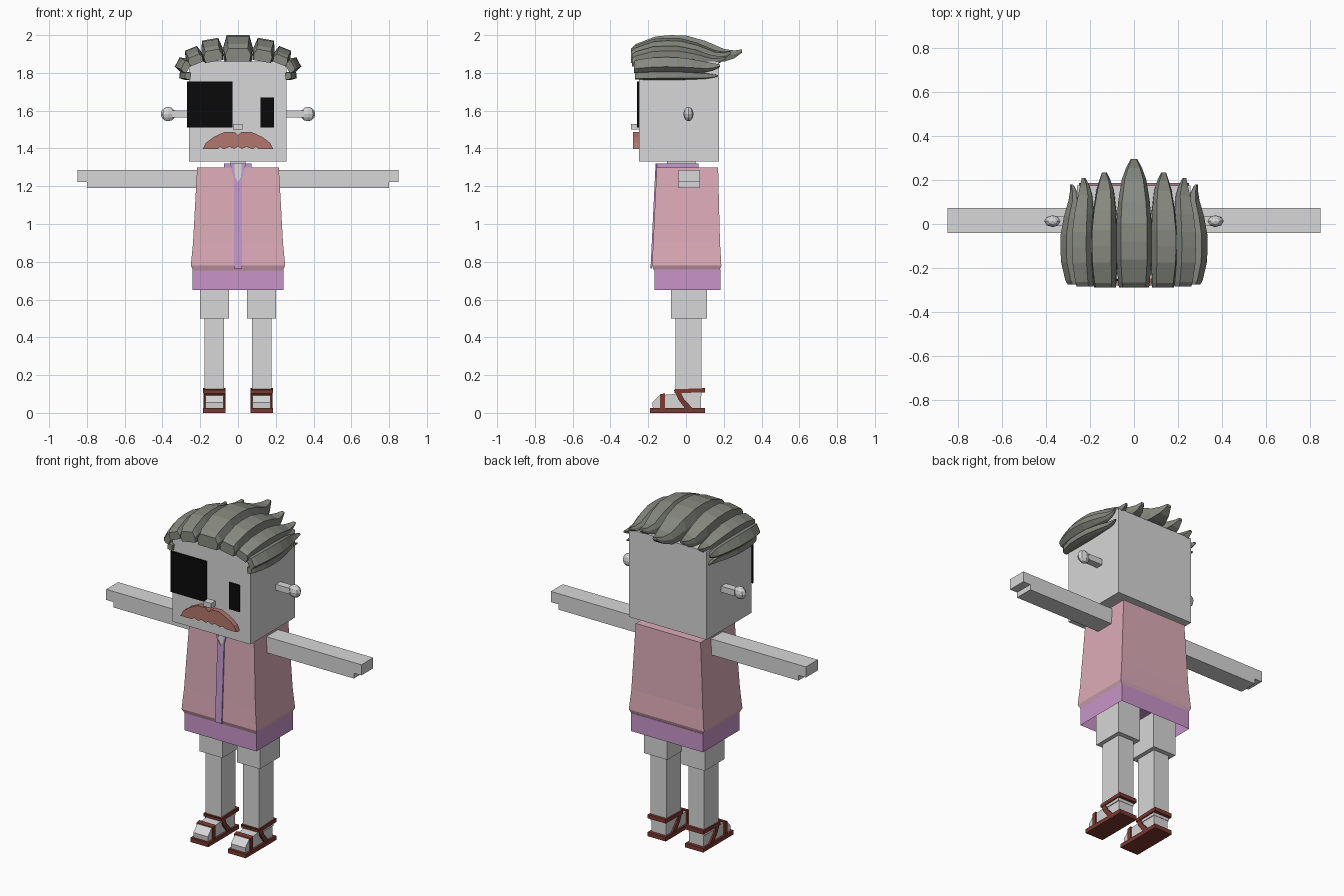
import bpy, bmesh, math
from mathutils import Matrix, Vector

cube = bpy.data.objects.get("Cube")
if cube:
    bpy.data.objects.remove(cube, do_unlink=True)


def material(name, r, g, b):
    m = bpy.data.materials.new(name)
    m.use_nodes = True
    m.diffuse_color = (r, g, b, 1)
    m.node_tree.nodes["Principled BSDF"].inputs["Base Color"].default_value = (r, g, b, 1)
    return m


SKIN = material("pale grey skin", 0.68, 0.68, 0.68)
PINK = material("dusty pink cloth", 0.72, 0.41, 0.48)
PURPLE = material("mauve cloth", 0.58, 0.30, 0.58)
LILAC = material("lilac trim", 0.55, 0.32, 0.62)
HAIR = material("grey green hair", 0.24, 0.25, 0.215)
RUST = material("rust moustache", 0.45, 0.18, 0.15)
LEATHER = material("dark red leather", 0.20, 0.04, 0.03)
BLACK = material("black", 0.003, 0.003, 0.003)


def finish(name, bm, mat):
    bmesh.ops.recalc_face_normals(bm, faces=bm.faces)
    me = bpy.data.meshes.new(name)
    bm.to_mesh(me)
    bm.free()
    me.materials.append(mat)
    ob = bpy.data.objects.new(name, me)
    bpy.context.collection.objects.link(ob)
    return ob


def loft(name, rings, mat):
    """Skin a list of equal-length point rings and cap the ends."""
    bm = bmesh.new()
    rows = [[bm.verts.new(p) for p in ring] for ring in rings]
    n = len(rows[0])
    for a, b in zip(rows, rows[1:]):
        for i in range(n):
            j = (i + 1) % n
            bm.faces.new((a[i], a[j], b[j], b[i]))
    bm.faces.new(rows[0])
    bm.faces.new(rows[-1])
    return finish(name, bm, mat)


def rect(x0, x1, y0, y1, z):
    return [(x0, y0, z), (x1, y0, z), (x1, y1, z), (x0, y1, z)]


def box(name, x, y, z, mat):
    return loft(name, [rect(*sorted(x), *y, h) for h in z], mat)


def prism_x(name, pts, cx, half, mat):
    """Extrude a (y, z) profile sideways."""
    return loft(name, [[(cx + d, y, z) for y, z in pts] for d in (-half, half)], mat)


def prism_y(name, pts, y0, y1, mat, lean=0.0):
    """Extrude an (x, z) profile in depth; lean follows the sloping jacket."""
    return loft(name, [[(x, y - lean * (1.3 - z), z) for x, z in pts] for y in (y0, y1)], mat)


def mirrored(half):
    return half + [(-x, z) for x, z in reversed(half) if x > 0]


# Head and face
box("head", (-0.26, 0.257), (-0.25, 0.175), (1.33, 1.86), SKIN)
box("large_eye", (-0.27, -0.03), (-0.259, -0.25), (1.51, 1.755), BLACK)
box("small_eye", (0.12, 0.19), (-0.259, -0.25), (1.51, 1.67), BLACK)
box("nose", (-0.026, 0.024), (-0.29, -0.25), (1.5, 1.53), SKIN)
prism_y("moustache", mirrored([
    (0, 1.47), (0.02, 1.488), (0.07, 1.488), (0.13, 1.46), (0.17, 1.43),
    (0.187, 1.396), (0.11, 1.396), (0.095, 1.408), (0.075, 1.396),
    (0.045, 1.408), (0.02, 1.398), (0, 1.41)]), -0.28, -0.25, RUST)

# Jacket, flared towards the hem
loft("jacket", [rect(-w, w, f, b, z) for z, w, f, b in (
    (0.755, 0.238, -0.17, 0.178), (0.78, 0.25, -0.18, 0.187),
    (0.9, 0.238, -0.174, 0.18), (1.05, 0.23, -0.167, 0.176),
    (1.3, 0.216, -0.155, 0.17))], PINK)
box("collar", (-0.075, 0.072), (-0.15, 0.065), (1.29, 1.32), LILAC)
box("neck", (-0.04, 0.04), (-0.1, 0.05), (1.3, 1.34), SKIN)
prism_y("zip_strip", mirrored([(0, 1.22), (0.016, 1.25), (0.02, 1.32), (0.042, 1.32),
                               (0.022, 1.24), (0.022, 0.765), (0, 0.765)]),
        -0.162, -0.154, LILAC, lean=0.048)
prism_y("neck_opening", [(0, 1.22), (0.022, 1.25), (0.022, 1.32), (-0.022, 1.32), (-0.022, 1.25)],
        -0.158, -0.152, SKIN, lean=0.048)

# Lower band, hollow underneath
bm = bmesh.new()
bmesh.ops.create_cube(bm, size=1)
bmesh.ops.transform(bm, verts=bm.verts, matrix=Matrix.Translation((0, 0.007, 0.705))
                    @ Matrix.Diagonal((0.48, 0.35, 0.11, 1)))
under = min(bm.faces, key=lambda f: f.calc_center_median().z)
bmesh.ops.inset_individual(bm, faces=[under], thickness=0.02)
bmesh.ops.translate(bm, verts=under.verts, vec=(0, 0, 0.09))
finish("lower_band", bm, PURPLE)

# Paired parts
for side, s in (("left", 1), ("right", -1)):
    # Ear stalk with a flattened ball
    box(side + "_ear_stalk", (s * 0.24, s * 0.35), (-0.008, 0.036), (1.564, 1.6), SKIN)
    bm = bmesh.new()
    bmesh.ops.create_uvsphere(bm, u_segments=8, v_segments=6, radius=1)
    bmesh.ops.transform(bm, verts=bm.verts, matrix=Matrix.Translation((s * 0.37, 0.013, 1.582))
                        @ Matrix.Diagonal((0.039, 0.027, 0.038, 1)))
    finish(side + "_ear_ball", bm, SKIN)

    # Arm with a thinner hand tip
    arm = [(s * x, z) for x, z in ((0.2, 1.19), (0.8, 1.19), (0.8, 1.222),
                                   (0.85, 1.222), (0.85, 1.286), (0.2, 1.286))]
    prism_y(side + "_arm", arm, -0.04, 0.073, SKIN)

    # Leg and foot
    cx = s * 0.125
    box(side + "_thigh", (s * 0.048, s * 0.202), (-0.08, 0.11), (0.5, 0.72), SKIN)
    box(side + "_shin", (s * 0.073, s * 0.178), (-0.055, 0.082), (0.09, 0.5), SKIN)
    prism_x(side + "_foot", [(-0.175, 0.02), (-0.178, 0.055), (-0.14, 0.093), (-0.06, 0.1),
                             (0.08, 0.1), (0.08, 0.02)], cx, 0.048, SKIN)

    # Sandal
    prism_x(side + "_sole", [(-0.19, 0), (-0.19, 0.025), (0.1, 0.025), (0.1, 0)], cx, 0.06, LEATHER)
    prism_x(side + "_toe_strap", [(-0.138, 0.02), (-0.138, 0.098), (-0.112, 0.103),
                                  (-0.112, 0.02)], cx, 0.055, LEATHER)
    prism_x(side + "_instep_strap", [(-0.065, 0.122), (-0.035, 0.127), (-0.012, 0.075), (0.035, 0.024),
                                     (-0.005, 0.024), (-0.04, 0.07)], cx, 0.058, LEATHER)
    prism_x(side + "_ankle_strap", [(-0.062, 0.105), (-0.062, 0.125), (0.1, 0.131),
                                    (0.1, 0.108)], cx, 0.06, LEATHER)

# Hair: swept-back locks; each station is (along, top, bottom, width)
STATIONS = ((0, 0.5, 0, 0.85), (0.04, 0.66, 0, 0.9), (0.22, 0.95, 0, 1), (0.36, 1, 0, 1),
            (0.5, 0.98, 0, 1), (0.67, 0.78, 0, 0.9), (0.84, 0.47, 0, 0.7),
            (0.93, 0.42, 0.12, 0.45), (1, 0.46, 0.34, 0.18))
SECTION = ((-0.9, 0), (-1, 0.5), (-0.75, 1), (0.75, 1), (1, 0.5), (0.9, 0))


def lock(name, x, z, tilt, half, height, start, tip):
    turn = Matrix.Translation((x, 0, z)) @ Matrix.Rotation(math.radians(tilt), 4, "Y")
    rings = []
    for t, top, low, w in STATIONS:
        y = start + t * (tip - start)
        rings.append([turn @ Vector((u * w * half, y, height * (low + v * (top - low))))
                      for u, v in SECTION])
    loft(name, rings, HAIR)


lock("centre_lock", 0, 1.86, 0, 0.08, 0.14, -0.29, 0.297)
for side, s in (("left", 1), ("right", -1)):
    lock(side + "_crown_lock", s * 0.127, 1.86, s * 10, 0.058, 0.12, -0.29, 0.235)
    lock(side + "_upper_lock", s * 0.217, 1.848, s * 22, 0.046, 0.088, -0.285, 0.21)
    lock(side + "_temple_lock", s * 0.26, 1.825, s * 62, 0.038, 0.07, -0.275, 0.18)
    lock(side + "_side_lock", s * 0.25, 1.782, s * 84, 0.022, 0.06, -0.27, 0.17)
